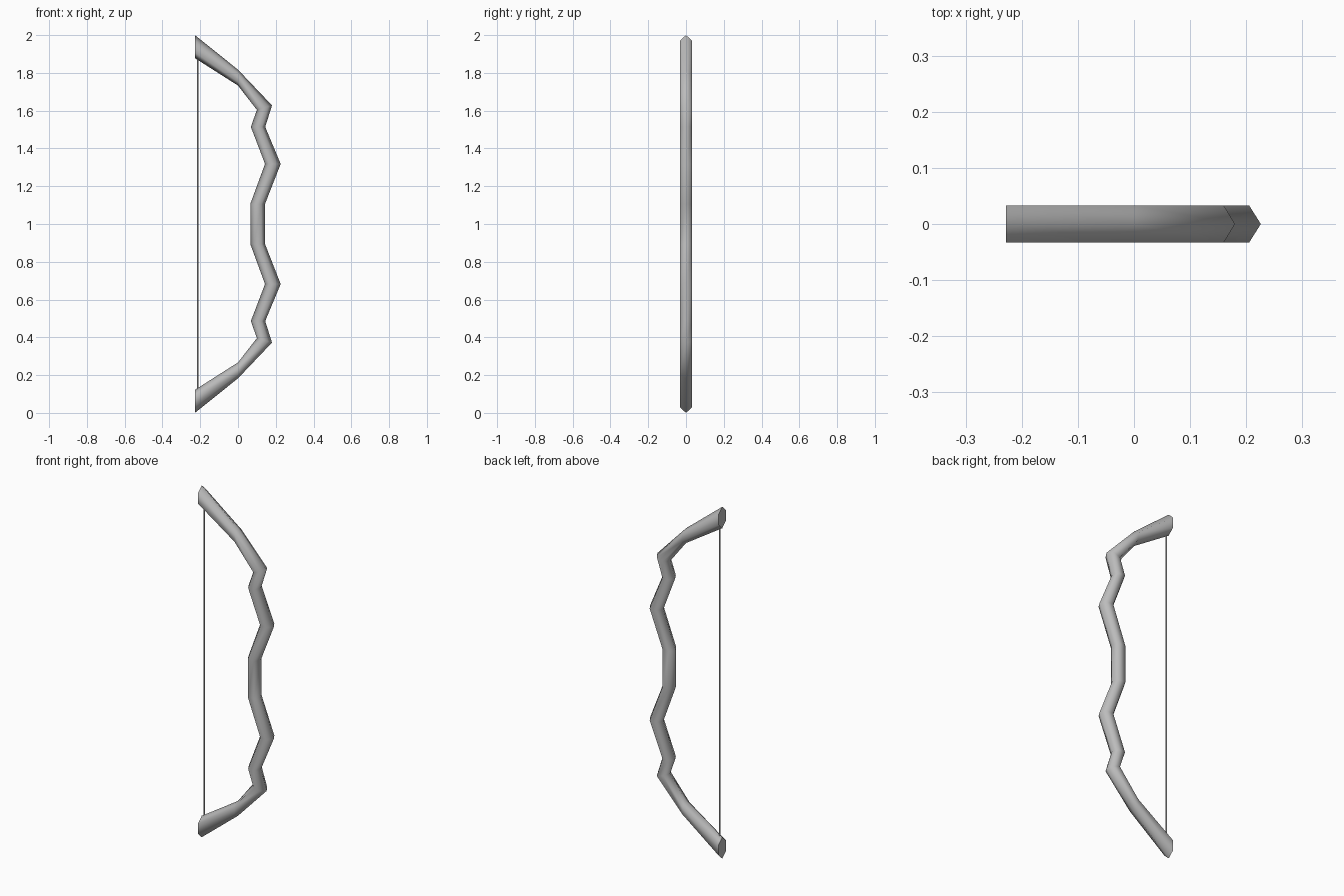
import bpy, bmesh
from math import pi

cube = bpy.data.objects.get("Cube")
if cube:
    bpy.data.objects.remove(cube, do_unlink=True)

grey = bpy.data.materials.new("plain grey")
grey.use_nodes = True
grey.diffuse_color = (0.5, 0.5, 0.5, 1)
grey.node_tree.nodes["Principled BSDF"].inputs["Base Color"].default_value = (0.5, 0.5, 0.5, 1)


def add_object(name, bm):
    bmesh.ops.recalc_face_normals(bm, faces=bm.faces)
    mesh = bpy.data.meshes.new(name)
    bm.to_mesh(mesh)
    bm.free()
    mesh.materials.append(grey)
    obj = bpy.data.objects.new(name, mesh)
    bpy.context.collection.objects.link(obj)
    return obj


# Bow limb: string-side and outer ridge points of each joint, (x, z) above mid-height
UPPER = [
    ((-0.228, 0.878), (-0.228, 1.0)),
    ((0.0, 0.733), (0.0, 0.817)),
    ((0.10, 0.604), (0.18, 0.628)),
    ((0.068, 0.514), (0.144, 0.514)),
    ((0.143, 0.318), (0.226, 0.318)),
    ((0.065, 0.106), (0.143, 0.106)),
]
lower = [((a[0], -a[1]), (b[0], -b[1])) for a, b in reversed(UPPER)]
HALF_WIDTH = 0.033

# Hexagonal section: fraction from inner to outer ridge, and side
SECTION = [(0, 0), (0.25, 1), (0.75, 1), (1, 0), (0.75, -1), (0.25, -1)]

bm = bmesh.new()
rings = []
for (ax, az), (bx, bz) in UPPER + lower:
    rings.append([bm.verts.new((ax + (bx - ax) * t, s * HALF_WIDTH, 1 + az + (bz - az) * t))
                  for t, s in SECTION])
for r0, r1 in zip(rings, rings[1:]):
    for i in range(6):
        j = (i + 1) % 6
        bm.faces.new((r0[i], r0[j], r1[j], r1[i])).smooth = True
for ring in (rings[0], rings[-1]):
    bm.faces.new(ring)
    for i in range(6):
        bm.edges.get((ring[i], ring[(i + 1) % 6])).smooth = False
add_object("bow_limb", bm)

# String between the two tips
bm = bmesh.new()
bmesh.ops.create_cone(bm, cap_ends=True, segments=8, radius1=0.004, radius2=0.004, depth=1.8)
for v in bm.verts:
    v.co.x -= 0.213
    v.co.z += 1
for f in bm.faces:
    f.smooth = len(f.verts) == 4
add_object("bow_string", bm)
